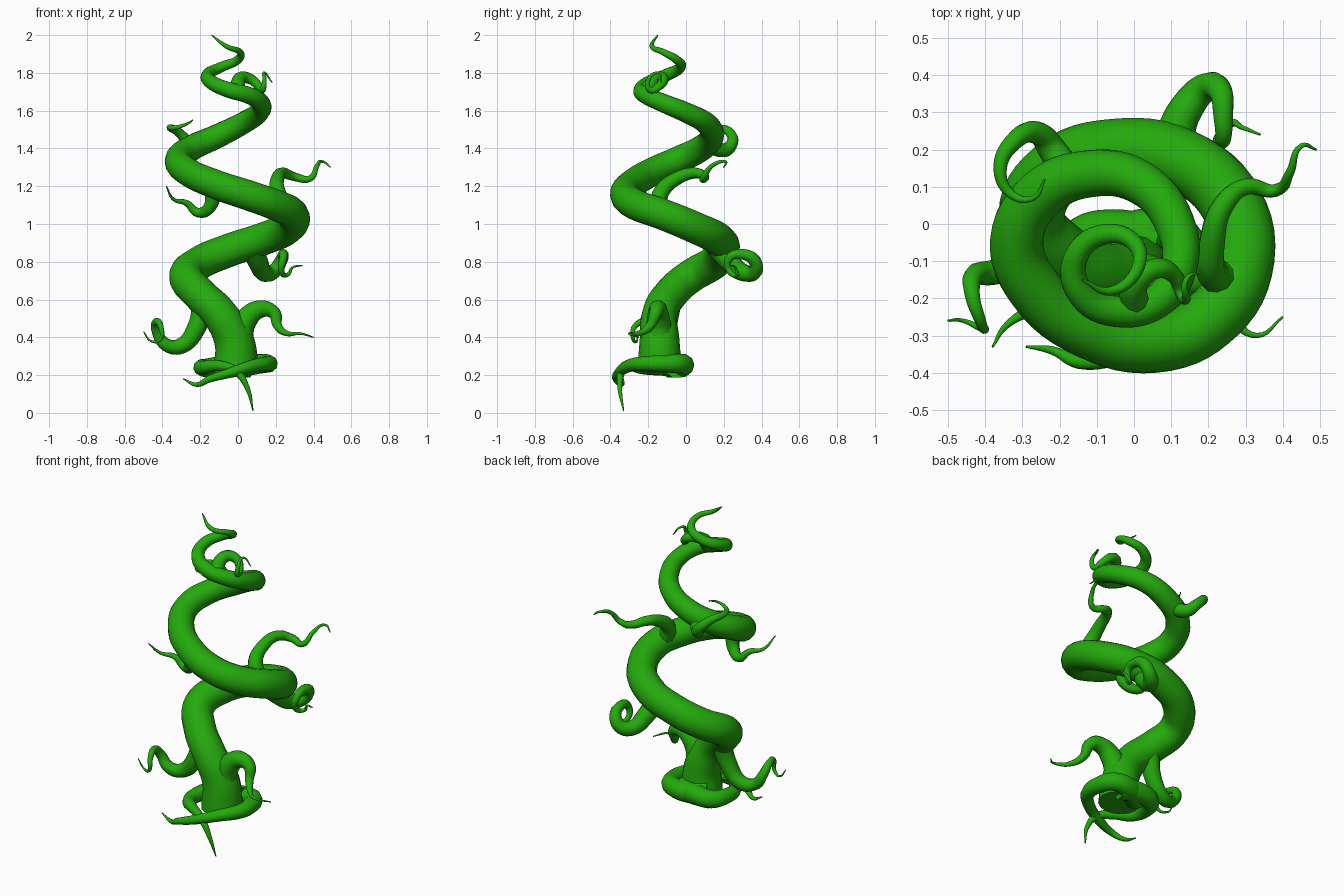
import bpy

# Remove the default cube only
default_cube = bpy.data.objects.get("Cube")
if default_cube:
    bpy.data.objects.remove(default_cube, do_unlink=True)

# Single leafy green
green = bpy.data.materials.new("vine_green")
green.use_nodes = True
leaf_colour = (.018, .4, .004, 1)
green.diffuse_color = leaf_colour
shader = next(n for n in green.node_tree.nodes if n.type == "BSDF_PRINCIPLED")
shader.inputs["Base Color"].default_value = leaf_colour
shader.inputs["Roughness"].default_value = .7


def tube(name, path, radii, steps=6, bevel_resolution=4):
    """Sweep a round, tapering section along a smooth path and keep it as a mesh."""
    curve = bpy.data.curves.new(name + "_path", "CURVE")
    curve.dimensions = "3D"
    curve.resolution_u = steps
    curve.bevel_depth = 1
    curve.bevel_resolution = bevel_resolution
    curve.use_fill_caps = True
    spline = curve.splines.new("BEZIER")
    spline.bezier_points.add(len(path) - 1)
    for point, position, radius in zip(spline.bezier_points, path, radii):
        point.co = position
        point.radius = radius
        point.handle_left_type = point.handle_right_type = "AUTO"

    # Evaluate the sweep, then drop the helper curve
    helper = bpy.data.objects.new(name + "_helper", curve)
    bpy.context.scene.collection.objects.link(helper)
    bpy.context.view_layer.update()
    evaluated = helper.evaluated_get(bpy.context.evaluated_depsgraph_get())
    mesh = bpy.data.meshes.new_from_object(evaluated)
    bpy.data.objects.remove(helper, do_unlink=True)
    bpy.data.curves.remove(curve)

    mesh.name = name
    mesh.materials.clear()
    mesh.materials.append(green)
    part = bpy.data.objects.new(name, mesh)
    bpy.context.scene.collection.objects.link(part)
    bpy.ops.object.select_all(action="DESELECT")
    part.select_set(True)
    bpy.context.view_layer.objects.active = part
    bpy.ops.object.shade_smooth_by_angle(angle=1)
    return part


def tendril(name, thickness, path, taper=1.2):
    """A side shoot that thins steadily from its root to a fine tip."""
    last = len(path) - 1
    radii = [thickness * (1 - i / last) ** taper + .003 for i in range(len(path))]
    return tube(name, path, radii, bevel_resolution=3)


def stem_radius(z):
    """Flared foot, steady thickness through the first turn, fine tip."""
    flare = .045 * max(0, 1 - z / .55)
    return .089 * (1 - (z / 2) ** 3.7) + flare + .003


# Main stem: upright trunk that winds into a narrowing spiral
stem_path = [
    (-.01, -.14, .22), (-.02, -.14, .38), (-.095, -.14, .52), (-.205, -.08, .63),
    (-.275, .02, .72), (-.21, .14, .79), (-.05, .195, .86), (.13, .17, .92),
    (.265, .05, .98), (.29, -.12, 1.05), (.2, -.26, 1.1), (.06, -.32, 1.15),
    (-.12, -.285, 1.21), (-.27, -.17, 1.28), (-.315, -.04, 1.34), (-.25, .08, 1.4),
    (-.12, .135, 1.46), (.02, .11, 1.53), (.11, 0, 1.59), (.12, -.12, 1.64),
    (.06, -.21, 1.68), (-.05, -.235, 1.71), (-.14, -.19, 1.75), (-.16, -.1, 1.79),
    (-.09, -.03, 1.83), (0, -.05, 1.87), (.01, -.12, 1.91), (-.06, -.18, 1.94),
    (-.14, -.15, 2),
]
tube("main_stem", stem_path, [stem_radius(z) for x, y, z in stem_path],
     bevel_resolution=6)

# Roots that wrap around the foot of the trunk and cross at the front
tendril("left_root", .064, [
    (-.09, -.08, .25), (.02, -.02, .25), (.12, -.03, .26), (.16, -.11, .26),
    (.155, -.21, .26), (.08, -.3, .25), (-.05, -.355, .21), (-.15, -.37, .18),
    (-.22, -.34, .15), (-.29, -.33, .18)], taper=.9)
tendril("right_root", .064, [
    (.06, -.05, .25), (-.06, -.02, .25), (-.15, -.04, .24), (-.19, -.12, .24),
    (-.18, -.22, .24), (-.1, -.3, .25), (-.01, -.34, .22), (.05, -.35, .13),
    (.08, -.33, .01)], taper=.9)

# Lower shoots, either side of the trunk
tendril("lower_left_shoot", .075, [
    (0, -.14, .37), (.04, -.145, .49), (.12, -.15, .55), (.19, -.16, .53),
    (.21, -.19, .46), (.26, -.25, .42), (.33, -.3, .42), (.4, -.25, .4)],
    taper=1.5)
tendril("lower_right_shoot", .056, [
    (-.18, -.08, .6), (-.22, -.1, .45), (-.3, -.11, .355), (-.38, -.13, .36),
    (-.43, -.14, .43), (-.435, -.19, .48), (-.41, -.27, .46), (-.41, -.28, .39),
    (-.46, -.26, .38), (-.5, -.26, .43)], taper=1.4)

# Curled shoot on the back of the first turn
tendril("back_curl", .056, [
    (.08, .17, .87), (.11, .24, .79), (.14, .31, .74), (.19, .365, .75),
    (.23, .36, .81), (.24, .29, .84), (.24, .23, .82), (.23, .23, .75),
    (.26, .27, .73), (.29, .26, .77), (.34, .24, .78)])

# Middle shoots reaching outward
tendril("middle_right_shoot", .042, [
    (-.13, -.27, 1.18), (-.15, -.25, 1.09), (-.21, -.22, 1.06), (-.27, -.23, 1.11),
    (-.34, -.27, 1.13), (-.38, -.33, 1.2)])
tendril("middle_left_shoot", .046, [
    (.25, -.15, 1.08), (.21, -.13, 1.17), (.21, -.05, 1.24), (.24, .05, 1.27),
    (.3, .1, 1.25), (.38, .09, 1.24), (.42, .14, 1.31), (.45, .21, 1.33),
    (.49, .2, 1.3)])

# Upper curls near the tip
tendril("upper_back_curl", .042, [
    (-.17, .12, 1.43), (-.22, .2, 1.39), (-.26, .245, 1.43), (-.32, .225, 1.49),
    (-.36, .15, 1.51), (-.33, .08, 1.51), (-.27, .07, 1.53), (-.24, .12, 1.55)])
tendril("upper_front_curl", .038, [
    (0, -.22, 1.7), (.01, -.15, 1.77), (.06, -.12, 1.77), (.11, -.14, 1.73),
    (.13, -.19, 1.71), (.14, -.2, 1.76), (.14, -.15, 1.8), (.18, -.13, 1.75)])
